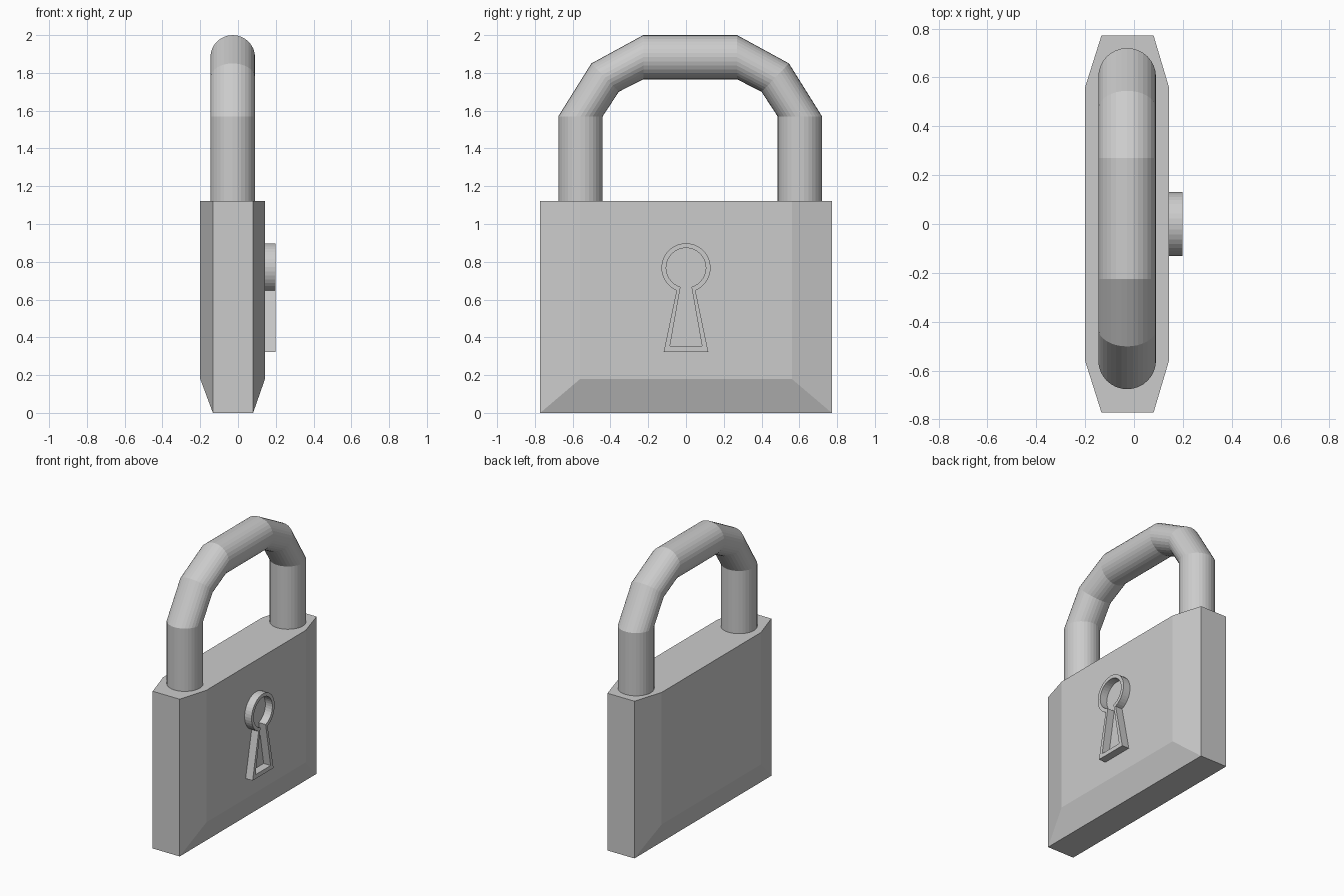
import bpy, bmesh
from math import sin, cos, pi, radians, asin

if "Cube" in bpy.data.objects:
    bpy.data.objects.remove(bpy.data.objects["Cube"])


def finish(bm, name):
    bmesh.ops.recalc_face_normals(bm, faces=bm.faces)
    mesh = bpy.data.meshes.new(name)
    bm.to_mesh(mesh)
    bm.free()
    ob = bpy.data.objects.new(name, mesh)
    bpy.context.collection.objects.link(ob)
    return ob


def bridge(bm, a, b):
    n = len(a)
    for i in range(n):
        j = (i + 1) % n
        bm.faces.new((a[i], a[j], b[j], b[i]))


# Lock body: slab with bevelled sides and bottom on both broad faces
bm = bmesh.new()
for xs, w, z0 in (((-0.2, 0.143), 0.56, 0.18), ((-0.133, 0.08), 0.772, 0.0)):
    for x in xs:
        for y in (-w, w):
            for z in (z0, 1.122):
                bm.verts.new((x, y, z))
bmesh.ops.convex_hull(bm, input=bm.verts)
bmesh.ops.dissolve_limit(bm, angle_limit=radians(1), verts=bm.verts, edges=bm.edges)
finish(bm, "lock_body")

# Shackle: rings given by outer and inner points (offset from centre, height)
half = [((0.698, 1.11), (0.463, 1.11)),
        ((0.698, 1.57), (0.463, 1.57)),
        ((0.523, 1.85), (0.378, 1.70)),
        ((0.248, 2.0), (0.248, 1.766))]
path = [(s * o[0], o[1], s * i[0], i[1])
        for s, seq in ((-1, half), (1, half[::-1])) for o, i in seq]
SIDES, CX, CY, R = 32, -0.028, 0.022, 0.118
bm = bmesh.new()
rings = []
for oy, oz, iy, iz in path:
    my, mz, dy, dz = (oy + iy) / 2, (oz + iz) / 2, (oy - iy) / 2, (oz - iz) / 2
    rings.append([bm.verts.new((CX + R * sin(t), CY + my + dy * cos(t), mz + dz * cos(t)))
                  for t in (2 * pi * k / SIDES for k in range(SIDES))])
for a, b in zip(rings, rings[1:]):
    bridge(bm, a, b)
bm.faces.new(rings[0])
bm.faces.new(rings[-1])
finish(bm, "shackle")


# Keyhole rim: raised frame between two keyhole outlines
def keyhole(r, neck, foot, base, x, n=32):
    a0 = asin(neck / r)
    pts = [(r * sin(t), 0.768 - r * cos(t))
           for t in (a0 + (2 * pi - 2 * a0) * k / n for k in range(n + 1))]
    pts += [(-foot, base), (foot, base)]
    return [bm.verts.new((x, y, z)) for y, z in pts]


bm = bmesh.new()
outer, inner = (0.13, 0.05, 0.118, 0.323), (0.105, 0.029, 0.085, 0.353)
loops = [keyhole(*outer, 0.14), keyhole(*outer, 0.198),
         keyhole(*inner, 0.198), keyhole(*inner, 0.14)]
for i in range(4):
    bridge(bm, loops[i], loops[(i + 1) % 4])
finish(bm, "keyhole_rim")
